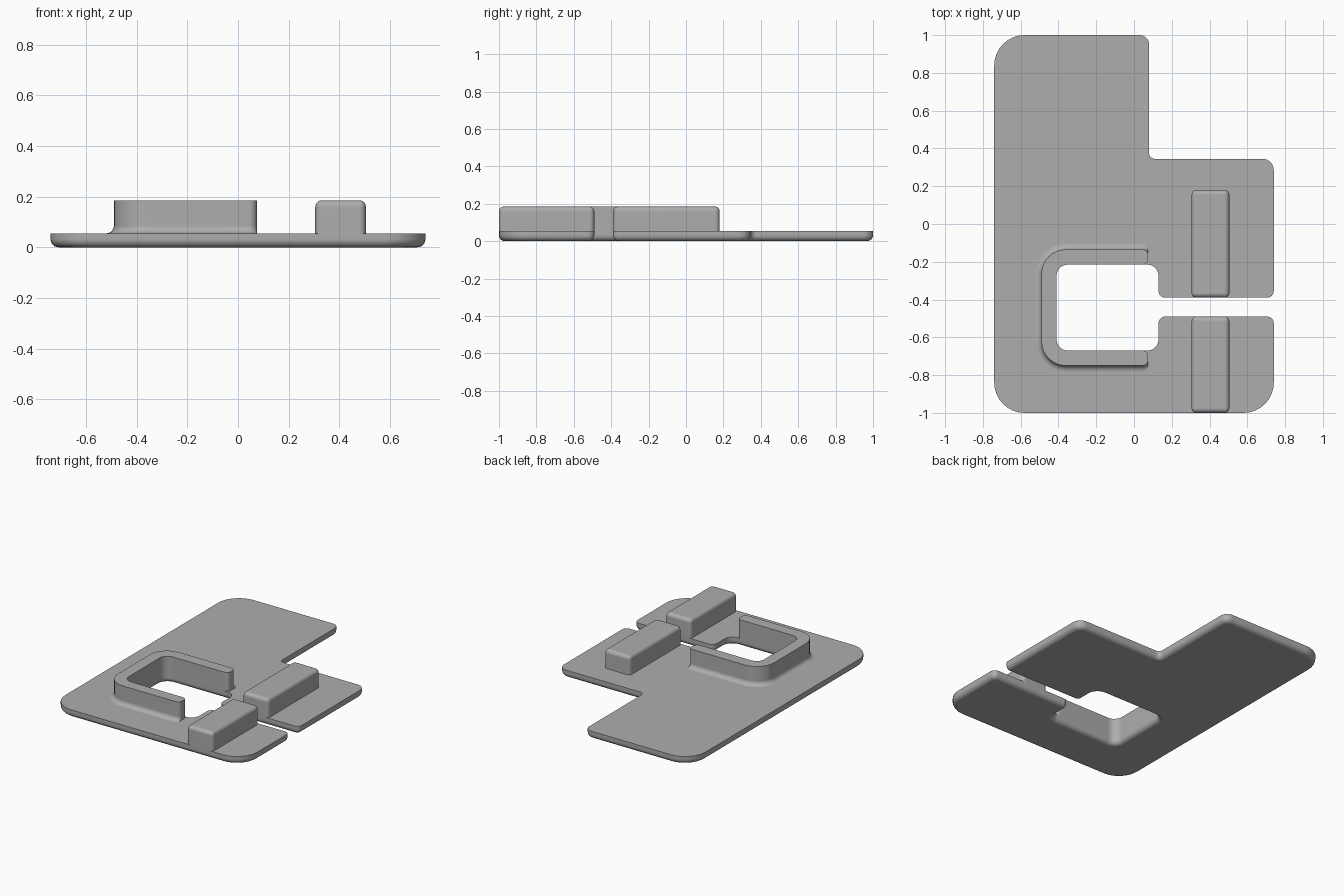
import bpy
import bmesh
from math import sin, cos, pi
from mathutils import Vector

cube = bpy.data.objects.get("Cube")
if cube:
    bpy.data.objects.remove(cube, do_unlink=True)

grey = bpy.data.materials.new("plain_grey")
grey.use_nodes = True
grey.diffuse_color = (0.42, 0.42, 0.42, 1)
grey.node_tree.nodes["Principled BSDF"].inputs["Base Color"].default_value = grey.diffuse_color

ARC = 8        # segments per rounded corner
BASE = 0.055   # plate thickness
TOP = 0.185    # height of the raised parts


def rounded(corners, inset=0):
    """Loop of points for a square-cornered outline of (x, y, radius), moved inward."""
    points = []
    for i, (x, y, r) in enumerate(corners):
        p = Vector((x, y))
        a = (p - Vector(corners[i - 1][:2])).normalized()
        b = (Vector(corners[(i + 1) % len(corners)][:2]) - p).normalized()
        p += inset * (a.orthogonal() + b.orthogonal())
        r -= inset * (1 if a.cross(b) > 0 else -1)
        centre = p + r * (b - a)
        for k in range(ARC + 1):
            t = k / ARC * pi / 2
            points.append(centre - b * r * cos(t) + a * r * sin(t))
    return points


def finish(obj):
    obj.data.materials.append(grey)
    bpy.ops.object.select_all(action='DESELECT')
    obj.select_set(True)
    bpy.context.view_layer.objects.active = obj
    bpy.ops.object.shade_smooth_by_angle(angle=pi / 5)
    normals = obj.modifiers.new("flat_normals", 'WEIGHTED_NORMAL')
    normals.keep_sharp = True


def loft(name, layers):
    """Skin a stack of (loop, height) layers and cap both ends."""
    bm = bmesh.new()
    rings = [[bm.verts.new((p.x, p.y, z)) for p in loop] for loop, z in layers]
    for low, high in zip(rings, rings[1:]):
        for i in range(len(low)):
            bm.faces.new((low[i - 1], low[i], high[i], high[i - 1]))
    bm.faces.new(rings[0][::-1])
    bm.faces.new(rings[-1])
    bmesh.ops.recalc_face_normals(bm, faces=bm.faces)
    mesh = bpy.data.meshes.new(name)
    bm.to_mesh(mesh)
    bm.free()
    obj = bpy.data.objects.new(name, mesh)
    bpy.context.collection.objects.link(obj)
    finish(obj)


def block(name, x0, x1, y0, y1):
    """Box with rounded top and upright edges."""
    bm = bmesh.new()
    bmesh.ops.create_cube(bm, size=1)
    for v in bm.verts:
        v.co = (x1 if v.co.x > 0 else x0, y1 if v.co.y > 0 else y0,
                TOP if v.co.z > 0 else BASE)
    edges = [e for e in bm.edges if max(v.co.z for v in e.verts) > BASE + 0.01]
    bmesh.ops.bevel(bm, geom=edges, offset=0.025, segments=5, profile=0.5, affect='EDGES')
    mesh = bpy.data.meshes.new(name)
    bm.to_mesh(mesh)
    bm.free()
    obj = bpy.data.objects.new(name, mesh)
    bpy.context.collection.objects.link(obj)
    finish(obj)


# Base plate: L shape with a slot leading to a window, lower rim rounded
outline = [
    (-0.74, -1, 0.16), (0.74, -1, 0.16), (0.74, -0.49, 0.035), (0.13, -0.49, 0.035),
    (0.13, -0.67, 0.06), (-0.41, -0.67, 0.06), (-0.41, -0.215, 0.06), (0.13, -0.215, 0.06),
    (0.13, -0.39, 0.035), (0.74, -0.39, 0.035), (0.74, 0.345, 0.06), (0.08, 0.345, 0.03),
    (0.08, 1, 0.05), (-0.74, 1, 0.16)]
RIM = 0.032
layers = []
for k in range(7):
    t = k / 6 * pi / 2
    layers.append((rounded(outline, RIM * (1 - sin(t))), RIM * (1 - cos(t))))
layers.append((rounded(outline), BASE))
loft("base_plate", layers)


# Window wall: C-shaped rim with a flared outer foot
def wall_loop(d):
    return rounded([
        (-0.49 - d, -0.75 - d, 0.13 + d), (0.075, -0.75 - d, 0.03), (0.075, -0.67, 0.03),
        (-0.41, -0.67, 0.06), (-0.41, -0.215, 0.06), (0.075, -0.215, 0.03),
        (0.075, -0.135 + d, 0.03), (-0.49 - d, -0.135 + d, 0.13 + d)])


FOOT = 0.03
layers = []
for k in range(7):
    t = k / 6 * pi / 2
    layers.append((wall_loop(FOOT * (1 - sin(t))), BASE + FOOT * (1 - cos(t))))
layers.append((wall_loop(0), TOP))
loft("window_wall", layers)

# Two bars in line, either side of the slot
block("back_bar", 0.305, 0.505, -0.39, 0.18)
block("front_bar", 0.305, 0.505, -1, -0.49)
